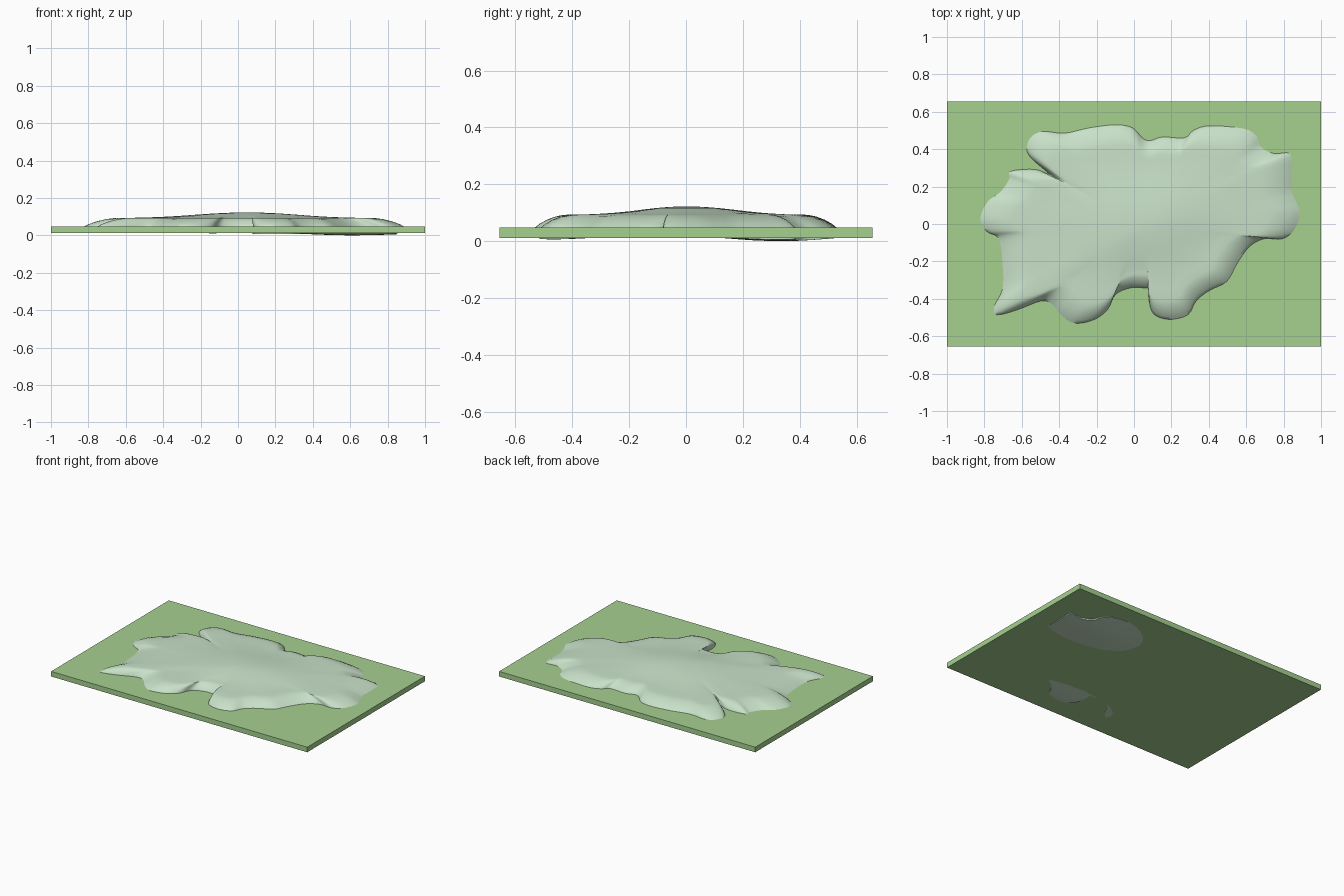
import bpy, bmesh, math
from mathutils import Vector

if "Cube" in bpy.data.objects:
    bpy.data.objects.remove(bpy.data.objects["Cube"])


def material(name, colour):
    m = bpy.data.materials.new(name)
    m.diffuse_color = (*colour, 1)
    m.use_nodes = True
    m.node_tree.nodes["Principled BSDF"].inputs["Base Color"].default_value = m.diffuse_color
    return m


# Base slab
bpy.ops.mesh.primitive_cube_add(size=1, location=(0, 0, 0.03))
slab = bpy.context.object
slab.name = "base_slab"
slab.scale = (2, 1.312, 0.036)
bpy.ops.object.transform_apply(location=False, rotation=False, scale=True)
slab.data.materials.append(material("leaf_green", (0.38, 0.64, 0.28)))

# Ragged outline of the mound, clockwise from upper left
outline = [
    (-.58, .41), (-.555, .47), (-.49, .50), (-.375, .49), (-.235, .52), (-.10, .535),
    (-.01, .52), (.045, .465), (.085, .45), (.155, .47), (.27, .465), (.32, .505),
    (.405, .53), (.59, .515), (.66, .475), (.685, .415), (.755, .38), (.84, .38),
    (.85, .29), (.85, .185), (.87, .13), (.895, .06), (.865, -.03), (.80, -.08),
    (.70, -.08), (.62, -.125), (.555, -.215), (.50, -.31), (.405, -.36), (.335, -.415),
    (.29, -.49), (.19, -.515), (.105, -.485), (.08, -.405), (.09, -.35), (.055, -.345),
    (-.02, -.345), (-.10, -.38), (-.145, -.465), (-.225, -.52), (-.325, -.535), (-.395, -.49),
    (-.44, -.435), (-.50, -.415), (-.635, -.465), (-.74, -.49), (-.755, -.445), (-.71, -.35),
    (-.71, -.215), (-.73, -.08), (-.795, -.04), (-.83, .03), (-.79, .12), (-.72, .175),
    (-.675, .24), (-.665, .285), (-.535, .295), (-.46, .27), (-.555, .355)]


def spline(points, steps):
    """Closed smooth curve through the points."""
    p = [Vector(q) for q in points]
    n, out = len(p), []
    for i in range(n):
        a, b, c, d = p[i - 1], p[i], p[(i + 1) % n], p[(i + 2) % n]
        for k in range(steps):
            t = k / steps
            out.append(0.5 * (2 * b + (c - a) * t + (2 * a - 5 * b + 4 * c - d) * t * t
                              + (3 * b - a - 3 * c + d) * t ** 3))
    return out


def relax(p, rounds):
    n = len(p)
    for _ in range(rounds):
        p = [(p[i - 1] + p[i] + p[(i + 1) % n]) / 3 for i in range(n)]
    return p


edge = spline(outline, 4)
soft = relax(edge, 250)
centre = Vector((0.05, 0))


def underside(x, y):
    """Gently uneven bottom that dips through the slab in two places."""
    dip1 = math.exp(-(((x - .62) / .28) ** 2 + ((y - .33) / .16) ** 2) / 2)
    dip2 = math.exp(-(((x - .17) / .36) ** 2 + ((y + .46) / .13) ** 2) / 2)
    return 0.020 - 0.020 * dip1 - 0.0135 * dip2


bm = bmesh.new()


def ring(s, z=None):
    """Outline shrunk to s, losing detail towards the middle."""
    w = min(1, max(0, (0.8 - s) / 0.35))
    verts = []
    for e, f in zip(edge, soft):
        q = centre + (e.lerp(f, w) - centre) * s
        verts.append(bm.verts.new((q.x, q.y, underside(q.x, q.y) if z is None else z)))
    return verts


# Underside, sloping flank, then shallow dome
rings = [ring(s) for s in (.12, .25, .4, .55, .7, .8, .9, .96, 1)]
rings += [ring(s, z) for s, z in ((1, .044), (.96, .061), (.91, .076), (.86, .086),
                                  (.82, .091), (.79, .093))]
rings += [ring(s, .093 + .0295 * (.5 + .5 * math.cos(math.pi * s / .79)))
          for s in (.72, .64, .54, .44, .34, .24, .14, .06)]
n = len(edge)
for a, b in zip(rings, rings[1:]):
    for i in range(n):
        j = (i + 1) % n
        bm.faces.new((a[i], a[j], b[j], b[i]))
for end, z in ((rings[0], .020), (rings[-1], .1225)):
    tip = bm.verts.new((centre.x, centre.y, z))
    for i in range(n):
        bm.faces.new((end[i], end[(i + 1) % n], tip))
bmesh.ops.recalc_face_normals(bm, faces=bm.faces)

me = bpy.data.meshes.new("mound")
bm.to_mesh(me)
bm.free()
mound = bpy.data.objects.new("mound", me)
bpy.context.collection.objects.link(mound)
me.materials.append(material("pale_green", (0.58, 0.75, 0.58)))
bpy.ops.object.select_all(action='DESELECT')
mound.select_set(True)
bpy.context.view_layer.objects.active = mound
bpy.ops.object.shade_smooth_by_angle(angle=math.radians(50))
